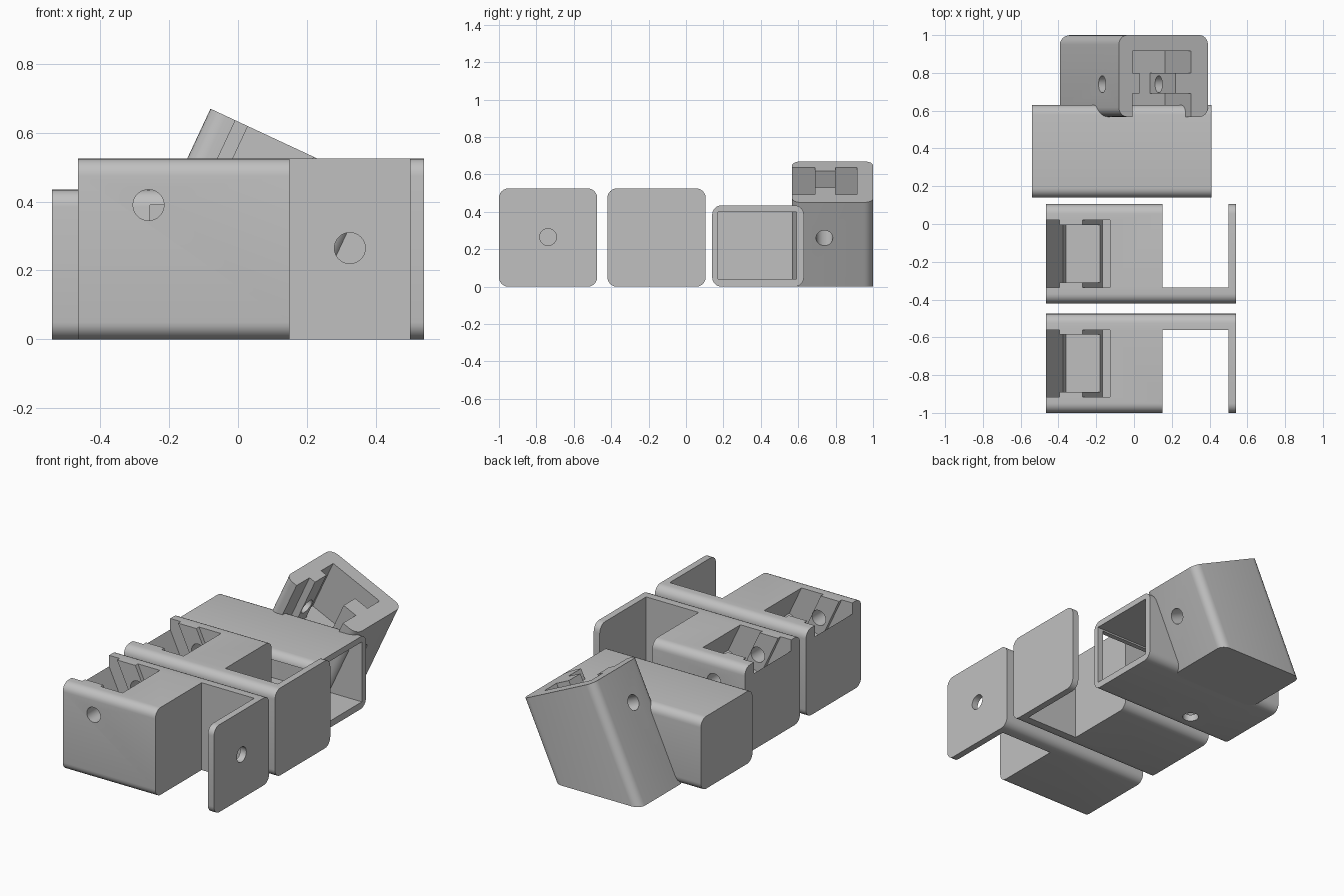
import bpy, bmesh, math
from mathutils import Matrix, Vector

if "Cube" in bpy.data.objects:
    bpy.data.objects.remove(bpy.data.objects["Cube"], do_unlink=True)

grey = bpy.data.materials.new("plain grey")
grey.use_nodes = True
colour = (0.53, 0.53, 0.53, 1)
grey.diffuse_color = colour
grey.node_tree.nodes["Principled BSDF"].inputs["Base Color"].default_value = colour

TILT = math.radians(25)


def add(name, bm, matrix=None):
    if matrix:
        bm.transform(matrix)
    bmesh.ops.recalc_face_normals(bm, faces=bm.faces)
    mesh = bpy.data.meshes.new(name)
    bm.to_mesh(mesh)
    bm.free()
    mesh.materials.append(grey)
    ob = bpy.data.objects.new(name, mesh)
    bpy.context.collection.objects.link(ob)
    return ob


def box(name, x, y, z, matrix=None, axis=None, radius=0.05):
    """Box from ranges; edges along the given axis are rounded."""
    bm = bmesh.new()
    bmesh.ops.create_cube(bm, size=1)
    for v in bm.verts:
        v.co = Vector([sum(r) / 2 + c * abs(r[1] - r[0]) for r, c in zip((x, y, z), v.co)])
    if axis is not None:
        edges = [e for e in bm.edges
                 if abs((e.verts[0].co - e.verts[1].co).normalized()[axis]) > 0.9]
        bmesh.ops.bevel(bm, geom=edges, offset=radius, segments=6, profile=0.5, affect='EDGES')
    return add(name, bm, matrix)


def drill(centre, axis, length, matrix=None, radius=0.045):
    bm = bmesh.new()
    bmesh.ops.create_cone(bm, cap_ends=True, segments=32, radius1=radius,
                          radius2=radius, depth=length)
    turn = Vector((0, 0, 1)).rotation_difference(Vector(axis)).to_matrix().to_4x4()
    bm.transform(Matrix.Translation(centre) @ turn)
    return add("drill", bm, matrix)


def cut(ob, *cutters):
    bpy.context.view_layer.objects.active = ob
    for cutter in cutters:
        cutter.hide_render = True
        mod = ob.modifiers.new("cut", 'BOOLEAN')
        mod.operation, mod.solver, mod.object = 'DIFFERENCE', 'EXACT', cutter
        bpy.ops.object.modifier_apply(modifier=mod.name)
        bpy.data.objects.remove(cutter, do_unlink=True)


def finish(ob):
    bpy.ops.object.select_all(action='DESELECT')
    ob.select_set(True)
    bpy.context.view_layer.objects.active = ob
    bpy.ops.object.shade_smooth_by_angle(angle=math.radians(30))


# Two mirrored brackets: block, side arm and end plate
def bracket(name, flip):
    def fy(*ys):
        return tuple(sorted(-0.895 - y if flip else y for y in ys))
    ob = box(name, (-0.465, 0.54), fy(-1, -0.475), (0, 0.525), axis=0)
    cut(ob, box("gap", (0.15, 0.5), fy(-1.2, -0.56), (-0.2, 0.8)))
    # leaning pocket with a wide groove at each end
    lean = Matrix.Translation((-0.36, 0, 0.238)) @ Matrix.Rotation(-TILT, 4, 'Y')
    cut(ob,
        box("pocket", (0, 0.33), fy(-0.89, -0.585), (0, 0.7), lean),
        box("groove", (-0.002, 0.09), fy(-0.915, -0.56), (0.04, 0.75), lean),
        box("groove", (0.2, 0.332), fy(-0.915, -0.56), (-0.03, 0.75), lean))
    # screw holes
    mid = fy(-0.7375)[0]
    cut(ob,
        drill((-0.26, mid, 0.39), (0, 1, 0), 0.9),
        drill((0.325, mid, 0.265), (0, 1, 0), 0.9),
        drill((0.52, mid, 0.265), (1, 0, 0), 0.2))
    finish(ob)


bracket("front_bracket", False)
bracket("rear_bracket", True)

# Hollow sleeve, open at one end and windowed on its front side
sleeve = box("sleeve", (-0.54, 0.41), (0.14, 0.63), (0, 0.435), axis=0)
cut(sleeve,
    box("cavity", (-0.5, 0.6), (0.17, 0.59), (0.04, 0.4)),
    box("window", (-0.255, 0.37), (0, 0.25), (0.042, 0.39)),
    drill((-0.2, 0.26, 0), (0, 0, 1), 0.2))
finish(sleeve)

# Tilted socket, cut flat at the base
tilt = Matrix.Translation((-0.08, 0, 0.67)) @ Matrix.Rotation(TILT, 4, 'Y')
socket = box("tilted_socket", (0, 0.52), (0.567, 1), (-1, 0), tilt, axis=2)
cut(socket,
    box("floor_cut", (-2, 2), (-1, 2), (-2, 0)),
    box("slot", (0.12, 0.33), (0.62, 0.88), (-0.32, 0.1), tilt),
    box("near_groove", (0.08, 0.42), (0.5, 0.69), (-0.321, 0.11), tilt),
    box("far_groove", (0.08, 0.42), (0.8, 0.915), (-0.322, 0.12), tilt),
    drill((0.26, 0.74, -0.21), (1, 0, 0), 0.8, tilt))
finish(socket)
